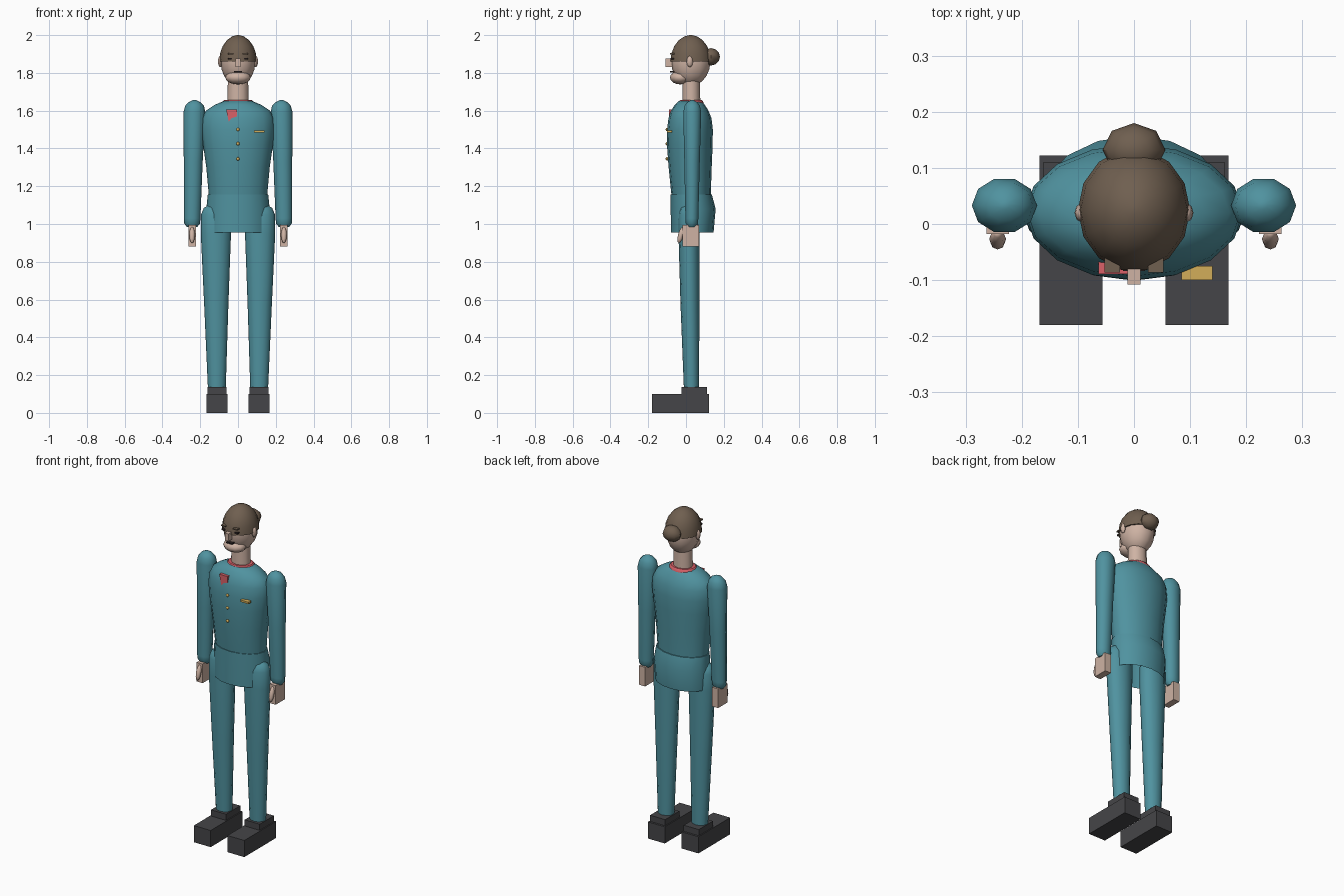
import bpy, bmesh
from math import sin, cos, pi, radians
from mathutils import Matrix, Vector

if "Cube" in bpy.data.objects:
    bpy.data.objects.remove(bpy.data.objects["Cube"])


def mat(name, r, g, b):
    m = bpy.data.materials.new(name)
    m.diffuse_color = (r, g, b, 1)
    m.use_nodes = True
    m.node_tree.nodes["Principled BSDF"].inputs["Base Color"].default_value = m.diffuse_color
    return m


TEAL = mat("teal cloth", 0.08, 0.29, 0.35)
SKIN = mat("skin", 0.62, 0.45, 0.37)
HAIR = mat("hair brown", 0.16, 0.115, 0.08)
RED = mat("red trim", 0.70, 0.12, 0.14)
SHOE = mat("shoe grey", 0.06, 0.06, 0.065)
GOLD = mat("gold", 0.65, 0.42, 0.10)
DARK = mat("dark features", 0.03, 0.02, 0.02)


def finish(name, bm, material, smooth=True):
    bmesh.ops.recalc_face_normals(bm, faces=bm.faces)
    me = bpy.data.meshes.new(name)
    bm.to_mesh(me)
    bm.free()
    ob = bpy.data.objects.new(name, me)
    bpy.context.collection.objects.link(ob)
    me.materials.append(material)
    if smooth:
        bpy.ops.object.select_all(action='DESELECT')
        ob.select_set(True)
        bpy.context.view_layer.objects.active = ob
        bpy.ops.object.shade_smooth_by_angle(angle=radians(45))
    return ob


def box(name, x0, x1, y0, y1, z0, z1, material):
    bm = bmesh.new()
    bmesh.ops.create_cube(bm, size=1)
    for v in bm.verts:
        v.co = Vector(((x0 + x1) / 2 + v.co.x * (x1 - x0),
                       (y0 + y1) / 2 + v.co.y * (y1 - y0),
                       (z0 + z1) / 2 + v.co.z * (z1 - z0)))
    return finish(name, bm, material, False)


def ball(name, centre, radii, material, seg=12, rings=8, tilt=0):
    bm = bmesh.new()
    bmesh.ops.create_uvsphere(bm, u_segments=seg, v_segments=rings, radius=1)
    bm.transform(Matrix.Translation(centre) @ Matrix.Rotation(tilt, 4, 'X')
                 @ Matrix.Diagonal((*radii, 1)))
    return finish(name, bm, material)


def loft(name, sections, material, seg=12, cap_bottom=True, cap_top=True):
    """Elliptical rings: (z, centre x, centre y, radius x, radius y)."""
    bm = bmesh.new()
    rings = [[bm.verts.new((cx + rx * cos(2 * pi * i / seg), cy + ry * sin(2 * pi * i / seg), z))
              for i in range(seg)] for z, cx, cy, rx, ry in sections]
    for a, b in zip(rings, rings[1:]):
        for i in range(seg):
            j = (i + 1) % seg
            bm.faces.new((a[i], a[j], b[j], b[i]))
    if cap_bottom:
        bm.faces.new(rings[0])
    if cap_top:
        bm.faces.new(rings[-1])
    return finish(name, bm, material)


# Jacket body and open-bottomed jacket skirt
loft("jacket_body", [
    (1.10, 0, 0.03, 0.152, 0.100), (1.18, 0, 0.026, 0.157, 0.106),
    (1.30, 0, 0.022, 0.168, 0.114), (1.42, 0, 0.020, 0.185, 0.121),
    (1.50, 0, 0.021, 0.194, 0.121), (1.56, 0, 0.021, 0.190, 0.114),
    (1.60, 0, 0.020, 0.170, 0.099), (1.63, 0, 0.020, 0.125, 0.080),
    (1.65, 0, 0.022, 0.078, 0.062)], TEAL, 16)
loft("jacket_skirt", [
    (0.955, 0, 0.033, 0.165, 0.113), (1.08, 0, 0.038, 0.168, 0.119),
    (1.155, 0, 0.028, 0.160, 0.109)], TEAL, 16, cap_bottom=False)

# Neck and collar
loft("neck", [(1.62, 0, 0.028, 0.057, 0.048), (1.79, 0, 0.028, 0.053, 0.046)], SKIN, 12)
loft("collar", [(1.632, 0, 0.026, 0.084, 0.068), (1.645, 0, 0.026, 0.083, 0.067),
                (1.656, 0, 0.026, 0.072, 0.058)], RED, 16)

# Head, jaw and hair cap
ball("head", (0, 0.025, 1.86), (0.092, 0.104, 0.128), SKIN, 12, 10)
ball("jaw", (0, -0.03, 1.775), (0.067, 0.055, 0.036), SKIN, 12, 8)
loft("hair_cap", [(1.86 + 0.14 * sin(a), 0, 0.025, 0.10 * cos(a), 0.11 * cos(a))
                  for a in [radians(d) for d in (0, 18, 36, 54, 72, 86)]], HAIR, 14)
ball("hair_bun", (0, 0.132, 1.885), (0.056, 0.048, 0.046), HAIR, 8, 6)

# Face features
box("nose", -0.012, 0.012, -0.108, -0.07, 1.83, 1.875, SKIN)
box("mouth", -0.02, 0.02, -0.084, -0.055, 1.803, 1.811, DARK)

# Paired parts
for s, side in ((-1, "right"), (1, "left")):
    def pair(name, x0, x1, *rest):
        return box(f"{side}_{name}", min(s * x0, s * x1), max(s * x0, s * x1), *rest)

    pair("eyebrow", 0.025, 0.053, -0.086, -0.06, 1.897, 1.904, HAIR)
    pair("eye", 0.033, 0.053, -0.081, -0.06, 1.871, 1.880, DARK)
    ball(f"{side}_ear", (s * 0.094, 0.02, 1.86), (0.012, 0.017, 0.030), SKIN, 8, 6)

    # Arm with a domed shoulder and rounded cuff
    loft(f"{side}_arm", [
        (0.985, s * 0.243, 0.031, 0.028, 0.022), (1.003, s * 0.243, 0.031, 0.042, 0.034),
        (1.03, s * 0.243, 0.031, 0.044, 0.036), (1.33, s * 0.237, 0.032, 0.050, 0.043),
        (1.59, s * 0.231, 0.033, 0.058, 0.050), (1.625, s * 0.230, 0.033, 0.050, 0.043),
        (1.645, s * 0.230, 0.033, 0.032, 0.028), (1.656, s * 0.230, 0.033, 0.008, 0.007)],
        TEAL, 10)
    pair("hand", 0.223, 0.263, -0.018, 0.07, 0.88, 0.995, SKIN)
    ball(f"{side}_thumb", (s * 0.243, -0.027, 0.942), (0.015, 0.015, 0.045), SKIN, 8, 6, radians(-15))

    # Trouser leg with a domed hip
    loft(f"{side}_leg", [
        (0.125, s * 0.112, 0.029, 0.047, 0.040), (0.57, s * 0.115, 0.021, 0.064, 0.050),
        (0.95, s * 0.117, 0.016, 0.080, 0.056), (1.05, s * 0.117, 0.016, 0.079, 0.056),
        (1.085, s * 0.117, 0.016, 0.064, 0.045), (1.105, s * 0.117, 0.016, 0.030, 0.022)],
        TEAL, 12)
    pair("shoe", 0.056, 0.168, -0.18, 0.122, 0, 0.10, SHOE)
    pair("shoe_ankle", 0.062, 0.162, -0.025, 0.11, 0.10, 0.137, SHOE)

# Red neckerchief tail on the chest
bm = bmesh.new()
face = bm.faces.new([bm.verts.new((x, -0.089, z)) for x, z in
                     ((-0.063, 1.606), (-0.048, 1.538), (-0.006, 1.556), (-0.006, 1.606))])
ext = bmesh.ops.extrude_face_region(bm, geom=[face])
bmesh.ops.translate(bm, vec=(0, 0.022, 0),
                    verts=[v for v in ext["geom"] if isinstance(v, bmesh.types.BMVert)])
bm.faces.remove(face) if face.is_valid else None
bmesh.ops.holes_fill(bm, edges=bm.edges)
finish("neckerchief_tail", bm, RED, False)

# Gold buttons and chest bar
for i, z in enumerate((1.50, 1.425, 1.345)):
    ball(f"button_{i + 1}", (0, -0.100, z), (0.009, 0.008, 0.009), GOLD, 8, 6)
box("chest_bar", 0.085, 0.14, -0.100, -0.075, 1.484, 1.495, GOLD)
